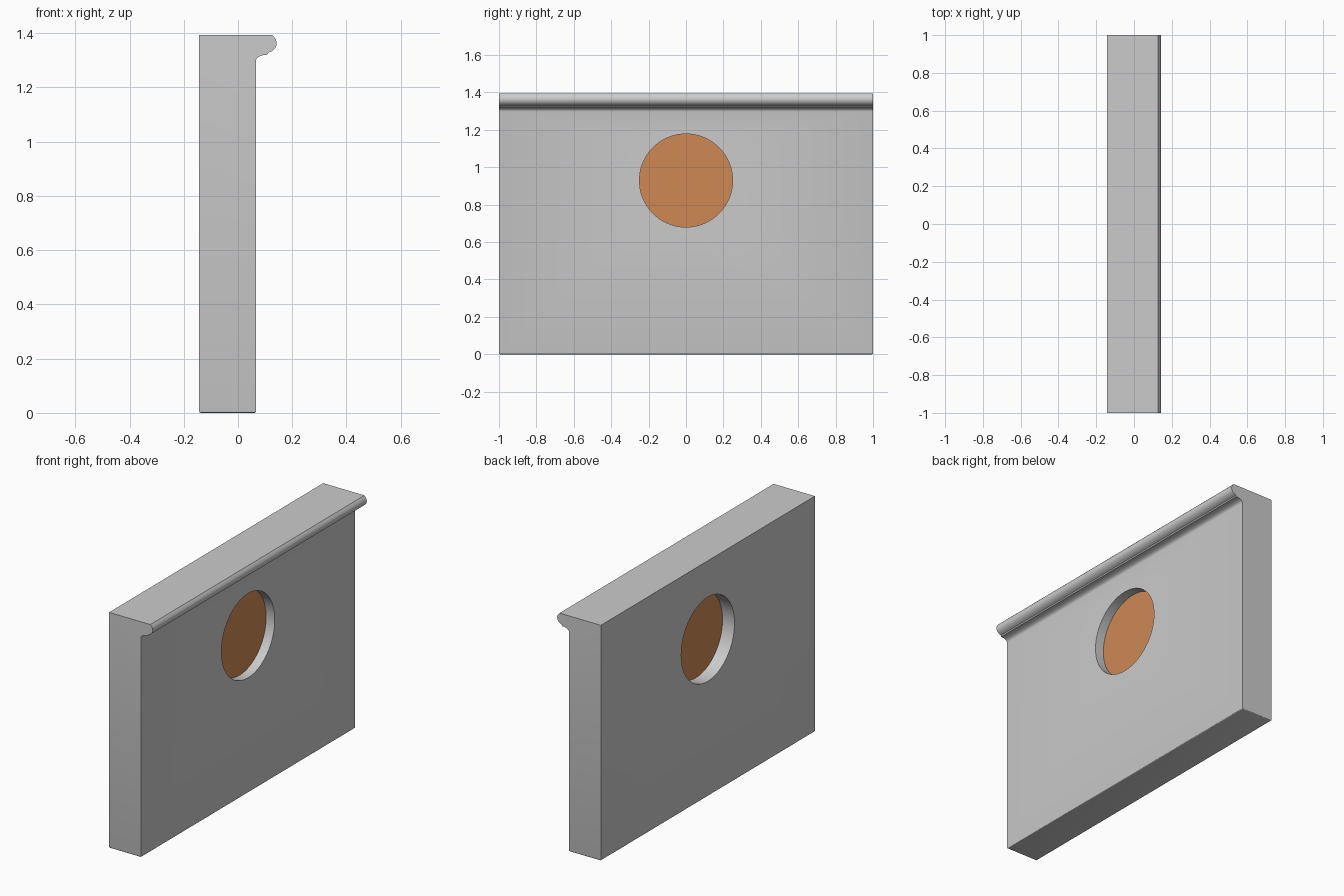
import bpy, bmesh
from math import pi

if "Cube" in bpy.data.objects:
    bpy.data.objects.remove(bpy.data.objects["Cube"])

HOLE_Z, HOLE_R = 0.929, 0.249


def disc(name, x0, x1, radius):
    """Cylinder lying along x, between x0 and x1."""
    bpy.ops.mesh.primitive_cylinder_add(
        vertices=64, radius=radius, depth=x1 - x0,
        location=((x0 + x1) / 2, 0, HOLE_Z), rotation=(0, pi / 2, 0))
    ob = bpy.context.object
    ob.name = name
    return ob


def smooth(ob):
    bpy.ops.object.select_all(action='DESELECT')
    ob.select_set(True)
    bpy.context.view_layer.objects.active = ob
    bpy.ops.object.shade_smooth_by_angle(angle=0.6)


# wall with moulded top lip: side profile (x, z) extruded along y
profile = [(-0.143, 0), (0.066, 0), (0.066, 1.298), (0.068, 1.306),
           (0.074, 1.312), (0.087, 1.318), (0.109, 1.321), (0.112, 1.328),
           (0.124, 1.333), (0.135, 1.342), (0.141, 1.353), (0.143, 1.364),
           (0.140, 1.376), (0.135, 1.384), (0.127, 1.393), (-0.143, 1.393)]
bm = bmesh.new()
face = bm.faces.new([bm.verts.new((x, -1, z)) for x, z in profile])
ext = bmesh.ops.extrude_face_region(bm, geom=[face])
bmesh.ops.translate(bm, vec=(0, 2, 0),
                    verts=[v for v in ext['geom'] if isinstance(v, bmesh.types.BMVert)])
bmesh.ops.recalc_face_normals(bm, faces=bm.faces)
# softened bottom edges
bottom = [e for e in bm.edges if all(v.co.z < 0.001 for v in e.verts)]
bmesh.ops.bevel(bm, geom=bottom, offset=0.006, segments=3, profile=0.5, affect='EDGES')
mesh = bpy.data.meshes.new("wall")
bm.to_mesh(mesh)
bm.free()
wall = bpy.data.objects.new("wall", mesh)
bpy.context.collection.objects.link(wall)

# round opening
cutter = disc("opening_cutter", -0.4, 0.4, HOLE_R)
cut = wall.modifiers.new("opening", 'BOOLEAN')
cut.operation = 'DIFFERENCE'
cut.solver = 'EXACT'
cut.object = cutter
bpy.context.view_layer.objects.active = wall
bpy.ops.object.modifier_apply(modifier=cut.name)
bpy.data.objects.remove(cutter)
smooth(wall)

# coloured round pane set inside the opening
pane = disc("round_pane", -0.065, 0.01, HOLE_R)
smooth(pane)
mat = bpy.data.materials.new("orange_pane")
mat.diffuse_color = (0.62, 0.25, 0.09, 1)
mat.use_nodes = True
mat.node_tree.nodes["Principled BSDF"].inputs["Base Color"].default_value = mat.diffuse_color
pane.data.materials.append(mat)
